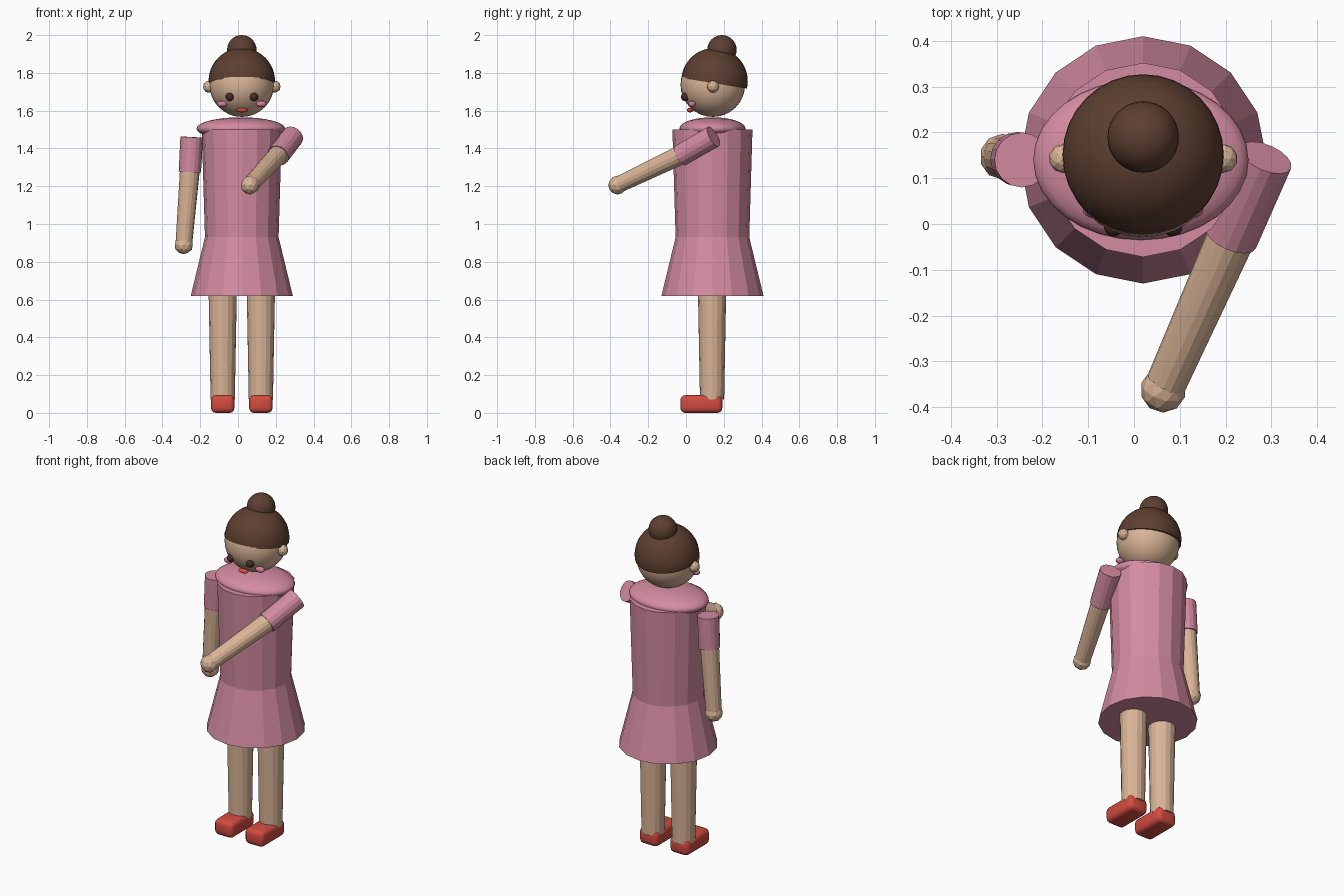
import bpy, bmesh
from math import radians
from mathutils import Vector, Matrix

if "Cube" in bpy.data.objects:
    bpy.data.objects.remove(bpy.data.objects["Cube"], do_unlink=True)


def material(name, rgb):
    m = bpy.data.materials.new(name)
    m.diffuse_color = (*rgb, 1)
    m.use_nodes = True
    m.node_tree.nodes["Principled BSDF"].inputs["Base Color"].default_value = (*rgb, 1)
    return m


SKIN = material("skin", (0.70, 0.46, 0.31))
PINK = material("dress_pink", (0.66, 0.26, 0.36))
BLUSH = material("cheek_pink", (0.66, 0.20, 0.32))
BROWN = material("hair_brown", (0.11, 0.05, 0.03))
DARK = material("eye_brown", (0.065, 0.025, 0.016))
RED = material("shoe_red", (0.64, 0.07, 0.05))

CX, CY = 0.02, 0.14   # vertical axis of the body


def finish(name, bm, mat, smooth=None):
    bmesh.ops.recalc_face_normals(bm, faces=bm.faces)
    me = bpy.data.meshes.new(name)
    bm.to_mesh(me)
    bm.free()
    me.materials.append(mat)
    ob = bpy.data.objects.new(name, me)
    bpy.context.collection.objects.link(ob)
    if smooth:
        bpy.ops.object.select_all(action='DESELECT')
        ob.select_set(True)
        bpy.context.view_layer.objects.active = ob
        bpy.ops.object.shade_smooth_by_angle(angle=radians(smooth))
    return ob


def ellipsoid(name, centre, radii, mat, segs=32, rings=16):
    bm = bmesh.new()
    bmesh.ops.create_uvsphere(bm, u_segments=segs, v_segments=rings, radius=1,
                              matrix=Matrix.LocRotScale(Vector(centre), None, Vector(radii)))
    return finish(name, bm, mat, 60)


def faceted_ball(name, centre, r, mat):
    bm = bmesh.new()
    bmesh.ops.create_icosphere(bm, subdivisions=2, radius=r,
                               matrix=Matrix.Translation(centre))
    return finish(name, bm, mat)


def limb(name, a, b, ra, rb, mat, sides=16):
    """Capped tapered tube from point a to point b."""
    a, b = Vector(a), Vector(b)
    axis = b - a
    rot = Vector((0, 0, 1)).rotation_difference(axis)
    bm = bmesh.new()
    bmesh.ops.create_cone(bm, cap_ends=True, segments=sides, radius1=ra, radius2=rb,
                          depth=axis.length,
                          matrix=Matrix.LocRotScale((a + b) / 2, rot, None))
    return finish(name, bm, mat)


# Dress: flared skirt, bodice and rounded collar
limb("skirt", (CX, CY, 0.62), (CX, CY, 0.93), 0.27, 0.195, PINK)
limb("bodice", (CX, CY, 0.93), (CX, CY, 1.50), 0.195, 0.212, PINK)
ellipsoid("collar", (0.015, 0.14, 1.505), (0.235, 0.175, 0.06), PINK)

# Head and bun
ellipsoid("head", (CX, 0.142, 1.738), (0.171,) * 3, SKIN)
ellipsoid("hair_bun", (CX, 0.19, 1.922), (0.078,) * 3, BROWN)

# Hair cap: sphere cut along a hairline that rises to the front
bm = bmesh.new()
bmesh.ops.create_uvsphere(bm, u_segments=32, v_segments=24, radius=0.176,
                          matrix=Matrix.Translation((CX, 0.151, 1.756)))
bmesh.ops.bisect_plane(bm, geom=bm.verts[:] + bm.edges[:] + bm.faces[:],
                       plane_co=(CX, 0.15, 1.745), plane_no=(0, 0.16, 1),
                       clear_inner=True)
bmesh.ops.holes_fill(bm, edges=[e for e in bm.edges if e.is_boundary], sides=0)
finish("hair_cap", bm, BROWN, 40)

# Paired features, legs and shoes
for side, s in (("left", 1), ("right", -1)):
    faceted_ball(side + "_ear", (CX + s * 0.174, 0.143, 1.727), 0.032, SKIN)
    ellipsoid(side + "_eye", (CX + s * 0.064, -0.005, 1.673), (0.022,) * 3, DARK, 16, 10)
    ellipsoid(side + "_cheek", (CX + s * 0.104, 0.032, 1.635), (0.028, 0.02, 0.017), BLUSH, 16, 10)

    lx = CX + s * 0.101
    limb(side + "_leg", (lx, 0.138, 0.07), (lx, 0.138, 0.66), 0.064, 0.075, SKIN)
    bm = bmesh.new()
    bmesh.ops.create_cube(bm, size=1, matrix=Matrix.LocRotScale(
        Vector((lx, 0.081, 0.047)), None, Vector((0.124, 0.222, 0.094))))
    bmesh.ops.bevel(bm, geom=bm.edges[:], offset=0.026, segments=3, profile=0.5,
                    affect='EDGES')
    finish(side + "_shoe", bm, RED, 35)

# Mouth
ellipsoid("mouth", (CX, 0.022, 1.603), (0.031, 0.018, 0.012), RED, 16, 10)

# Arms: shoulder, sleeve end and hand points
arms = {
    "right": ((-0.245, 0.14, 1.46), (-0.255, 0.142, 1.275), (-0.287, 0.147, 0.89)),
    "left": ((0.288, 0.145, 1.463), (0.212, -0.03, 1.362), (0.064, -0.362, 1.206)),
}
for side, (shoulder, elbow, hand) in arms.items():
    limb(side + "_sleeve", shoulder, elbow, 0.06, 0.059, PINK)
    start = Vector(elbow).lerp(Vector(shoulder), 0.15)
    limb(side + "_forearm", start, hand, 0.053, 0.044, SKIN)
    faceted_ball(side + "_hand", hand, 0.05, SKIN)
